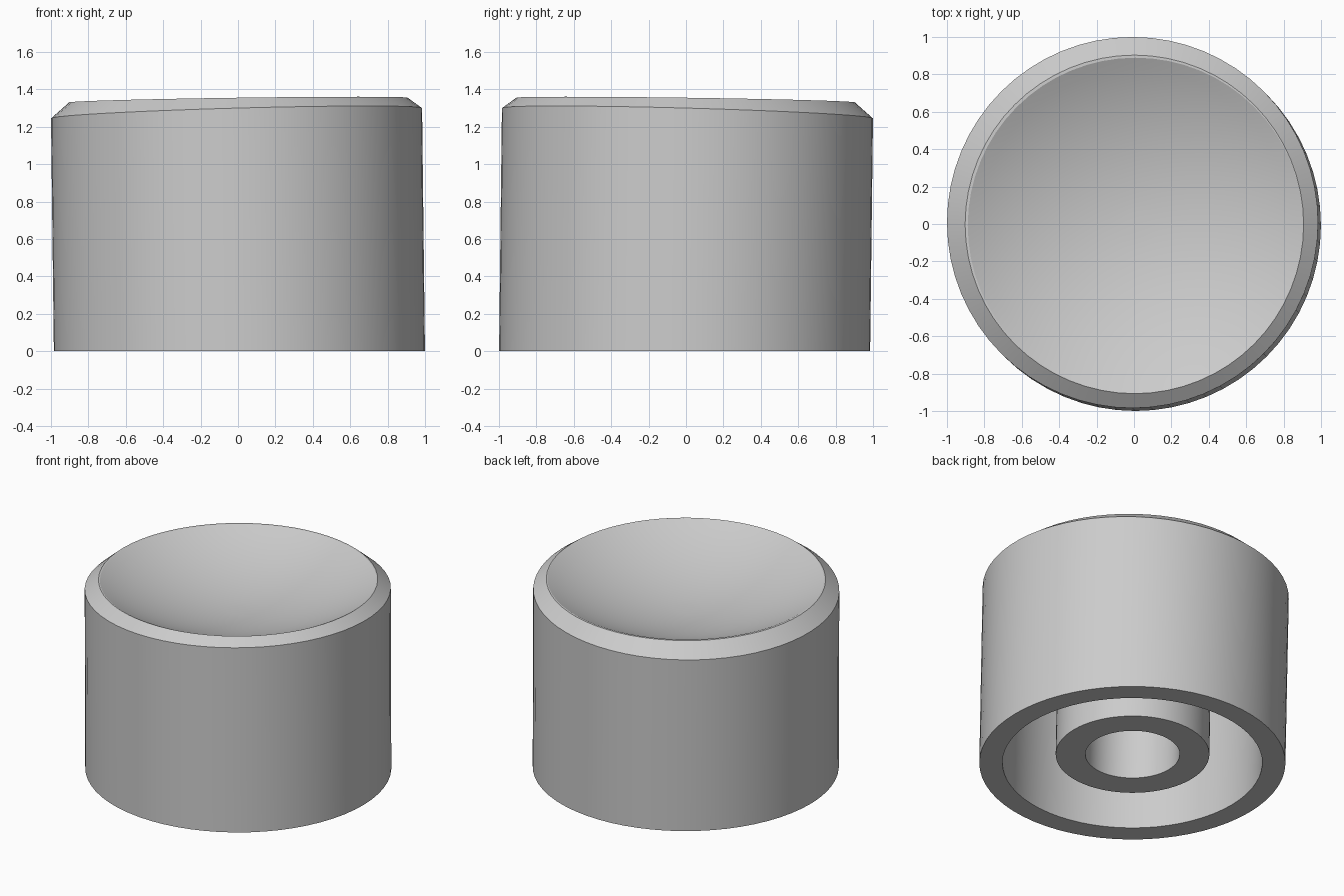
import bpy, bmesh, math

cube = bpy.data.objects.get("Cube")
if cube:
    bpy.data.objects.remove(cube, do_unlink=True)

SEGMENTS = 64
LEAN = 0.012      # sideways lean of the body axis per unit of height
OFFSET = 0.0075   # axis position at the base

grey = bpy.data.materials.new("light grey plastic")
grey.use_nodes = True
colour = (0.6, 0.6, 0.6, 1)
grey.diffuse_color = colour
grey.node_tree.nodes["Principled BSDF"].inputs["Base Color"].default_value = colour


def ring(radius, z, slope=0.0, shift=None):
    """A circle on the leaning axis, tilted up towards front left."""
    c = OFFSET - LEAN * z if shift is None else shift
    points = []
    for i in range(SEGMENTS):
        a = math.tau * i / SEGMENTS
        x, y = c + radius * math.cos(a), -c + radius * math.sin(a)
        points.append((x, y, z + slope * (x - y)))
    return points


def skin(name, rings):
    """Join successive rings into a closed surface capped at both ends."""
    bm = bmesh.new()
    loops = [[bm.verts.new(p) for p in r] for r in rings]
    for low, high in zip(loops, loops[1:]):
        for i in range(SEGMENTS):
            j = (i + 1) % SEGMENTS
            bm.faces.new((low[i], low[j], high[j], high[i]))
    for end in (loops[0], loops[-1]):
        bm.faces.new(end)
    bmesh.ops.recalc_face_normals(bm, faces=bm.faces)
    mesh = bpy.data.meshes.new(name)
    bm.to_mesh(mesh)
    bm.free()
    obj = bpy.data.objects.new(name, mesh)
    bpy.context.collection.objects.link(obj)
    mesh.materials.append(grey)
    bpy.ops.object.select_all(action="DESELECT")
    obj.select_set(True)
    bpy.context.view_layer.objects.active = obj
    bpy.ops.object.shade_smooth_by_angle(angle=math.radians(22))
    return obj


# Hollow cap: cavity ceiling, cavity wall, outer wall, chamfer, lip
cap = [ring(0.842, 1.0), ring(0.842, 0), ring(0.992, 0),
       ring(0.992, 1.2725, 0.0278), ring(0.905, 1.3425, 0.0139, 0.002)]

# Spherical finger dish
RIM, DEPTH, STEPS = 0.897, 0.22, 14
sphere = (RIM ** 2 + DEPTH ** 2) / (2 * DEPTH)
for k in range(STEPS):
    r = RIM * (1 - k / STEPS)
    drop = math.sqrt(sphere ** 2 - r ** 2) - (sphere - DEPTH)
    cap.append(ring(r, 1.3425 - drop, 0.0139, 0.008))
skin("button_cap", cap)

# Hollow stem hanging from the cavity ceiling
skin("stem_socket", [ring(0.498, 1.0), ring(0.498, 0.064),
                     ring(0.306, 0.064), ring(0.306, 0.95)])
